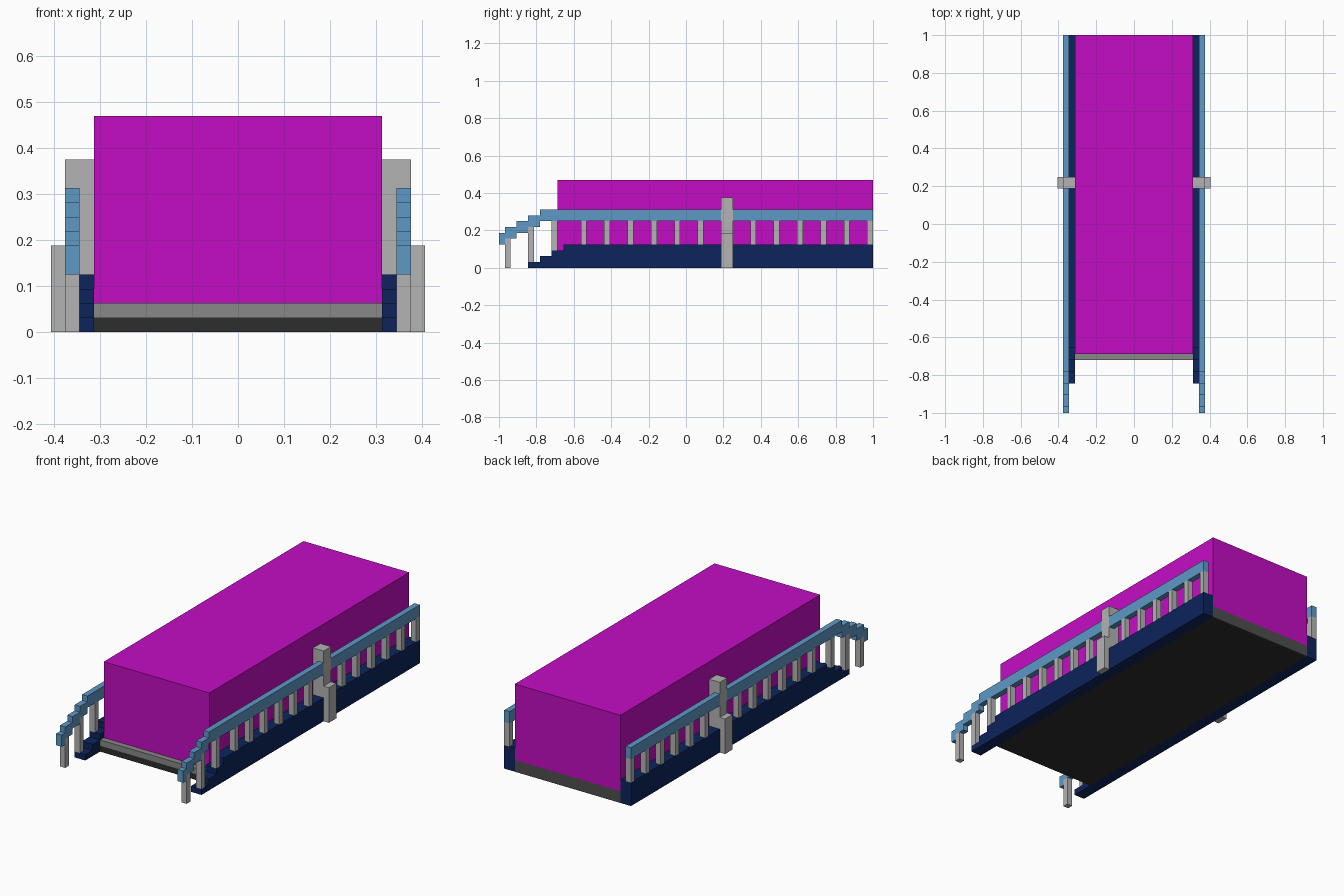
import bpy
import bmesh

cube = bpy.data.objects.get("Cube")
if cube:
    bpy.data.objects.remove(cube, do_unlink=True)

U = 1 / 32  # grid unit


def material(name, hex_rgb):
    srgb = [int(hex_rgb[i:i + 2], 16) / 255 for i in (0, 2, 4)]
    lin = [c / 12.92 if c <= 0.04045 else ((c + 0.055) / 1.055) ** 2.4 for c in srgb]
    m = bpy.data.materials.new(name)
    m.use_nodes = True
    m.diffuse_color = (*lin, 1)
    m.node_tree.nodes["Principled BSDF"].inputs["Base Color"].default_value = (*lin, 1)
    return m


MAGENTA = material("magenta", "C40DC4")
NAVY = material("navy", "0C245C")
BLUE = material("rail blue", "5E99C6")
LIGHT = material("light grey", "B3B3B3")
GREY = material("mid grey", "888888")
DARK = material("dark grey", "4E4E4E")
CHARCOAL = material("charcoal", "2D2D2D")


def finish(bm, name, mat):
    bmesh.ops.recalc_face_normals(bm, faces=bm.faces)
    mesh = bpy.data.meshes.new(name)
    bm.to_mesh(mesh)
    bm.free()
    mesh.materials.append(mat)
    ob = bpy.data.objects.new(name, mesh)
    bpy.context.collection.objects.link(ob)
    return ob


def extrude_profile(name, mat, x0, x1, outline):
    """Extrude a (y, z) outline, in grid units, from x0 to x1."""
    bm = bmesh.new()
    face = bm.faces.new([bm.verts.new((x0 * U, y * U, z * U)) for y, z in outline])
    new = bmesh.ops.extrude_face_region(bm, geom=[face])["geom"]
    verts = [v for v in new if isinstance(v, bmesh.types.BMVert)]
    bmesh.ops.translate(bm, verts=verts, vec=((x1 - x0) * U, 0, 0))
    return finish(bm, name, mat)


def box(name, mat, x0, x1, y0, y1, z0, z1):
    return extrude_profile(name, mat, x0, x1, [(y0, z0), (y1, z0), (y1, z1), (y0, z1)])


def sided(x0, x1):
    """Name and x range for the left side and its mirror image."""
    return (("left", x0, x1), ("right", -x1, -x0))


# Central body and the floor under it
box("main_body", MAGENTA, -10, 10, -22, 32, 2, 15)
box("base_plate", CHARCOAL, -10, 10, -23, 31.8, 0, 1)
box("entry_step", GREY, -10, 10, -23, 31.8, 1, 2)
box("rear_plate", DARK, -10, 10, 31.8, 32, 0, 2)

# Skirts with a stepped front end
skirt = [(32, 0), (-27, 0)]
for i, y in enumerate((-27, -25, -23, -21)):
    skirt += [(y, i), (y, i + 1)] if i else [(y, 1)]
skirt.append((32, 4))
for side, a, b in sided(10, 12):
    extrude_profile(f"{side}_skirt", NAVY, a, b, skirt)

# Handrails stepping down at the front, interrupted by the pillar
steps = [(-32, -31), (-31, -29), (-29, -27), (-27, -25)]
rail_top, rail_bottom = [], []
for i, (y0, y1) in enumerate(steps):
    rail_top += [(y0, 6 + i), (y1, 6 + i)]
    rail_bottom += [(y0, 4 + i), (y1, 4 + i)]
rail = rail_bottom + [(-25, 8), (6, 8), (6, 10), (-25, 10)] + rail_top[::-1]
for side, a, b in sided(11, 12):
    extrude_profile(f"{side}_front_handrail", BLUE, a, b, rail)
    box(f"{side}_rear_handrail", BLUE, a, b, 8, 32, 8, 10)

# Balusters: front y, bottom, top
posts = [(-31, 0, 5), (-27, 1, 7), (-23, 3, 8)]
posts += [(-18 + 4 * i, 4, 8) for i in range(6)]
posts += [(11 + 4 * i, 4, 8) for i in range(6)]
for side, a, b in sided(11, 12):
    for n, (y, z0, z1) in enumerate(posts):
        box(f"{side}_baluster_{n + 1}", LIGHT, a, b, y, y + 1, z0, z1)

# Stepped pillars halfway along each side
for side, a, b in sided(10, 12):
    box(f"{side}_pillar_upper", LIGHT, a, b, 6, 8, 4, 12)
for side, a, b in sided(12, 13):
    box(f"{side}_pillar_lower", LIGHT, a, b, 6, 8, 0, 6)
